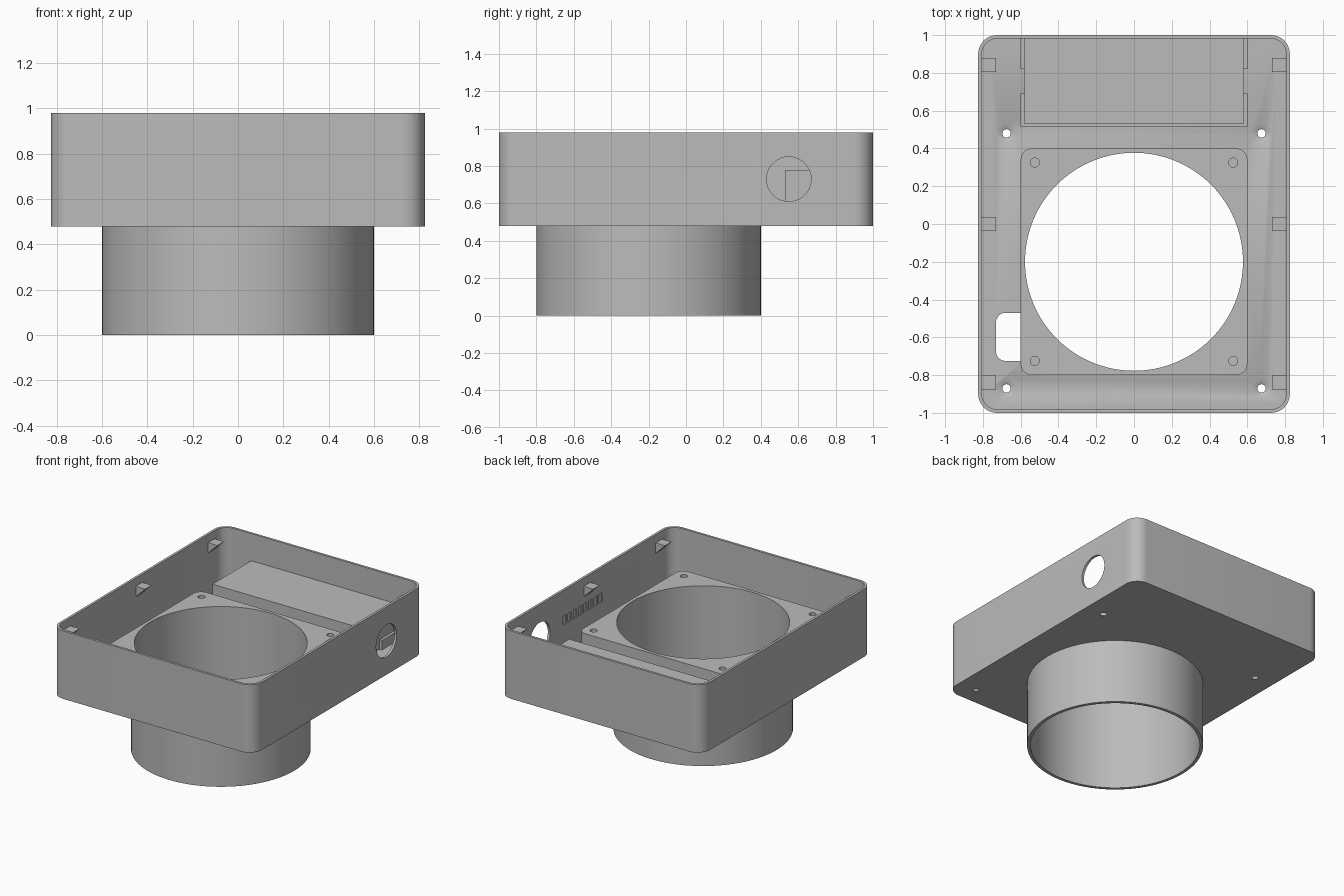
import bpy, bmesh
from math import sin, cos, pi, radians

cube = bpy.data.objects.get("Cube")
if cube:
    bpy.data.objects.remove(cube, do_unlink=True)

grey = bpy.data.materials.new("plain_grey")
grey.use_nodes = True
grey.diffuse_color = (0.5, 0.5, 0.5, 1)
grey.node_tree.nodes["Principled BSDF"].inputs["Base Color"].default_value = (0.5, 0.5, 0.5, 1)

FLOOR, TOP, RIM = 0.5, 0.78, 0.98
BASE = 0.48
FAN_Y = -0.2
BORE = 0.577


def circle(cx, cy, r, n=32):
    return [(cx + r * cos(2 * pi * i / n), cy + r * sin(2 * pi * i / n)) for i in range(n)]


def rounded(x0, x1, y0, y1, r=0.0, n=10):
    if r == 0:
        return [(x0, y0), (x1, y0), (x1, y1), (x0, y1)]
    corners = [(x1 - r, y1 - r), (x0 + r, y1 - r), (x0 + r, y0 + r), (x1 - r, y0 + r)]
    return [(cx + r * cos((k + i / n) * pi / 2), cy + r * sin((k + i / n) * pi / 2))
            for k, (cx, cy) in enumerate(corners) for i in range(n + 1)]


def loft(name, sections):
    """Closed solid through matching outlines; each section is a list of 3D points."""
    bm = bmesh.new()
    rings = [[bm.verts.new(p) for p in s] for s in sections]
    bm.faces.new(rings[0][::-1])
    bm.faces.new(rings[-1])
    n = len(rings[0])
    for a, b in zip(rings, rings[1:]):
        for i in range(n):
            j = (i + 1) % n
            bm.faces.new((a[i], a[j], b[j], b[i]))
    bmesh.ops.recalc_face_normals(bm, faces=bm.faces)
    mesh = bpy.data.meshes.new(name)
    bm.to_mesh(mesh)
    bm.free()
    mesh.materials.append(grey)
    obj = bpy.data.objects.new(name, mesh)
    bpy.context.collection.objects.link(obj)
    return obj


def prism(name, outline, z0, z1):
    return loft(name, [[(x, y, z) for x, y in outline] for z in (z0, z1)])


def activate(obj):
    bpy.ops.object.select_all(action="DESELECT")
    obj.select_set(True)
    bpy.context.view_layer.objects.active = obj


def cut(obj, *cutters):
    activate(obj)
    for c in cutters:
        mod = obj.modifiers.new("cut", "BOOLEAN")
        mod.operation = "DIFFERENCE"
        mod.solver = "EXACT"
        mod.object = c
        bpy.ops.object.modifier_apply(modifier=mod.name)
        bpy.data.objects.remove(c, do_unlink=True)


def smooth(obj):
    activate(obj)
    bpy.ops.object.shade_smooth_by_angle(angle=radians(30))


# Open tray with rounded corners
tray = prism("tray", rounded(-0.825, 0.825, -1, 1, 0.1), BASE, RIM)
cut(tray,
    prism("cavity", rounded(-0.807, 0.807, -0.982, 0.982, 0.085), FLOOR, 1.2),
    prism("bore", circle(0, FAN_Y, BORE, 128), 0.3, 0.7),
    prism("cable_slot", rounded(-0.73, -0.56, -0.725, -0.47, 0.05), 0.3, 0.7))

# Countersunk mounting holes in the floor
for x in (-0.675, 0.675):
    for y in (-0.87, 0.48):
        stages = ((0.4, 0.022), (0.487, 0.022), (FLOOR, 0.05), (0.52, 0.05))
        cut(tray, loft("screw", [[(px, py, z) for px, py in circle(x, y, r)] for z, r in stages]))

# Round port in the left wall and a row of shallow grooves inside it
cut(tray, loft("port", [[(x, py, pz) for py, pz in circle(0.55, 0.73, 0.119, 64)]
                        for x in (0.75, 0.9)]))
for i in range(8):
    y = -0.16 + i * 0.06
    cut(tray, prism("groove", rounded(0.78, 0.815, y - 0.02, y + 0.02), 0.725, 0.79))
smooth(tray)

# Duct pipe under the tray
duct = prism("duct_pipe", circle(0, FAN_Y, 0.6, 128), 0, BASE)
cut(duct, prism("bore", circle(0, FAN_Y, BORE, 128), -0.2, 0.7))
smooth(duct)

# Square fan body with corner holes
fan = prism("fan_body", rounded(-0.6, 0.6, -0.8, 0.4, 0.06), FLOOR, TOP)
cut(fan, prism("bore", circle(0, FAN_Y, BORE, 128), 0.3, 1))
for x in (-0.525, 0.525):
    for y in (-0.525, 0.525):
        cut(fan, prism("hole", circle(x, FAN_Y + y, 0.024), 0.53, 1))
smooth(fan)

# Module block at the back and its low holder walls
prism("module_block", rounded(-0.58, 0.58, 0.53, 0.983), FLOOR, TOP)
prism("holder_front_wall", rounded(-0.6, 0.6, 0.515, 0.53), FLOOR, 0.57)
for side, name in ((-1, "right"), (1, "left")):
    x0, x1 = sorted((side * 0.58, side * 0.6))
    prism(f"holder_{name}_front_tab", rounded(x0, x1, 0.53, 0.69), FLOOR, 0.57)
    prism(f"holder_{name}_back_tab", rounded(x0, x1, 0.82, 0.983), FLOOR, 0.57)

    # Wedge-shaped lid catches, flat on top and sloped below
    for y, place in ((-0.837, "front"), (0.0, "middle"), (0.842, "back")):
        profile = [(0.81, 0.92), (0.73, 0.92), (0.81, 0.84)]
        loft(f"{name}_{place}_catch",
             [[(side * x, y + d, z) for x, z in profile] for d in (-0.038, 0.038)])
